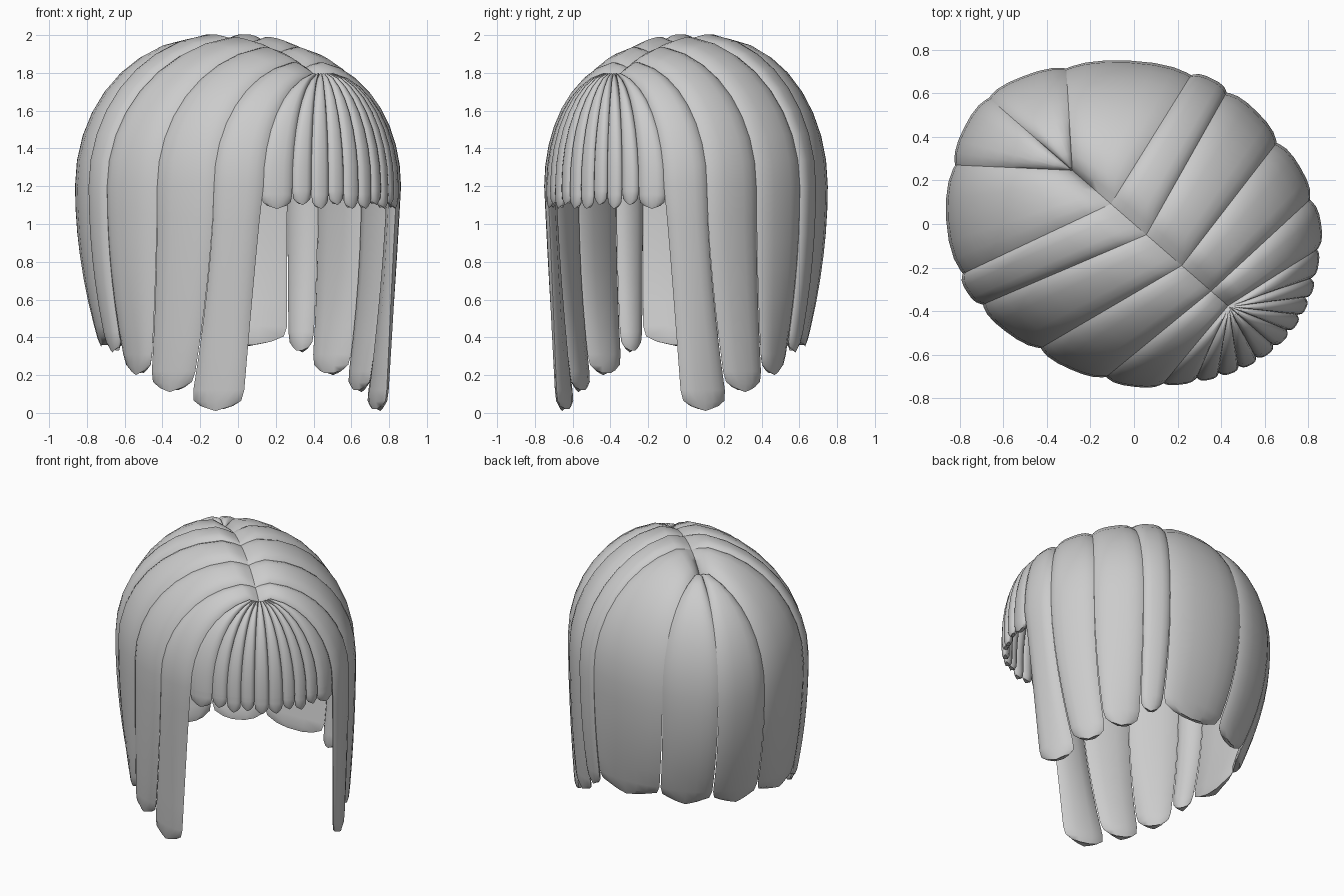
import bpy, bmesh, math
from mathutils import Vector

cube = bpy.data.objects.get("Cube")
if cube:
    bpy.data.objects.remove(cube, do_unlink=True)

grey = bpy.data.materials.new("hair_grey")
grey.use_nodes = True
GREY = (0.6, 0.6, 0.6, 1)
grey.diffuse_color = GREY
grey.node_tree.nodes["Principled BSDF"].inputs["Base Color"].default_value = GREY

SQUASH = 0.87   # the whole wig is squeezed along y
CROWN = 1.2     # height where the wig is widest


def to_world(p):
    """Head space (forward, left, up) to world: the wig faces +x -y."""
    r = math.sqrt(0.5)
    return Vector(((p.x + p.y) * r, (p.y - p.x) * r * SQUASH, p.z))


def outward(p):
    return Vector((p.x / 0.9, p.y / 0.64, max(p.z - CROWN, 0) / 0.64)).normalized()


def seam_point(seam, step, zb):
    """Point on a seam: quarter arc from the parting, then a drop that tucks in."""
    root, wide, low, ease = seam
    kind, k = step
    if kind == "arc":
        a = k * math.pi / 2
        s, c = math.sin(a), math.cos(a)
        crease = 0.035 * max(0, 1 - k * 12)
        return Vector((root[0] + (wide[0] - root[0]) * s, wide[1] * s,
                       CROWN + (root[1] - CROWN) * c - crease))
    z = CROWN + (zb - CROWN) * k
    s = ((CROWN - z) / (CROWN - 0.2)) ** ease
    return Vector((wide[0] + (low[0] - wide[0]) * s,
                   wide[1] + (low[1] - wide[1]) * s, z))


def build_lock(name, seam_a, seam_b, zb, side, puff, tip):
    """Loft a lens-shaped section between two seams, ending in a pointed tip."""
    drop = CROWN - zb
    arcs = [0, 0.04, 0.1] + [i / 9 for i in range(2, 10)]
    rows = [(("arc", k), 1, 0.3 + 0.7 * min(1, k * 8), 0) for k in arcs]
    straight = 1 - tip / drop
    rows += [(("drop", straight * i / 6), 1 - 0.02 * i / 6, 1, 0) for i in range(1, 7)]
    rows += [(("drop", 1 - 0.5 * tip / drop), 0.9, 0.9, 0.1),
             (("drop", 1 - 0.25 * tip / drop), 0.62, 0.5, 0.25)]
    across = [math.sin(math.pi / 2 * (i / 4 - 1)) for i in range(9)]
    loop = [(v, 1) for v in across] + [(v, -1.3) for v in across[-2:0:-2]]
    bm = bmesh.new()
    rings = []
    for step, half, fat, point in rows:
        a, b = seam_point(seam_a, step, zb), seam_point(seam_b, step, zb)
        mid, span = (a + b) / 2, (b - a) / 2
        n = outward(mid)
        sag = span.length_squared * 0.38
        ring = []
        for v, sign in loop:
            p = mid + span * v * half
            p += n * (sag * (1 - v * v) + sign * puff * fat * (1 - v ** 4))
            p.z -= point * tip * (1 - abs(v))
            p.y *= side
            ring.append(bm.verts.new(to_world(p)))
        rings.append(ring)
    count = len(loop)
    for r0, r1 in zip(rings, rings[1:]):
        for i in range(count):
            j = (i + 1) % count
            bm.faces.new((r0[i], r0[j], r1[j], r1[i]))
    bm.faces.new(rings[0])
    bm.faces.new(rings[-1])
    bmesh.ops.remove_doubles(bm, verts=bm.verts, dist=0.0005)
    bmesh.ops.recalc_face_normals(bm, faces=bm.faces)
    mesh = bpy.data.meshes.new(name)
    bm.to_mesh(mesh)
    bm.free()
    mesh.materials.append(grey)
    obj = bpy.data.objects.new(name, mesh)
    bpy.context.collection.objects.link(obj)
    bpy.ops.object.select_all(action="DESELECT")
    obj.select_set(True)
    bpy.context.view_layer.objects.active = obj
    bpy.ops.object.shade_smooth_by_angle(angle=math.radians(50))


# Seams of one side, front to back: (parting forward, height), widest, lowest, ease
seams = [
    ((0.61, 1.79), (0.69, 0.50), (0.59, 0.53), 0.9),
    ((0.50, 1.86), (0.48, 0.66), (0.34, 0.66), 1.6),
    ((0.31, 1.94), (0.16, 0.765), (0.09, 0.74), 2),
    ((0.08, 1.985), (-0.19, 0.79), (-0.14, 0.69), 2),
    ((-0.15, 1.985), (-0.37, 0.74), (-0.27, 0.65), 2),
    ((-0.40, 1.90), (-0.80, 0.36), (-0.55, 0.33), 2),
    ((-0.40, 1.90), (-0.94, 0.0), (-0.64, 0.0), 2),
]
names = ["front_lock", "cheek_lock", "ear_lock", "narrow_lock", "rear_lock", "nape_lock"]
ends = [0.01, 0.11, 0.2, 0.32, 0.35, 0.35]

# Fringe seams fan out from the front end of the parting
fringe = []
for w in (0, 0.1, 0.19, 0.28, 0.37, 0.5):
    u = 0.9 - 0.9 * w * w
    fringe.append(((0.61, 1.79), (u, w), (u - 0.1, w * 0.95), 2))

for side, word in ((1, "left"), (-1, "right")):
    for name, a, b, zb in zip(names, seams, seams[1:], ends):
        build_lock(f"{name}_{word}", a, b, zb, side, 0.028, 0.11)
    for i, (a, b) in enumerate(zip(fringe, fringe[1:])):
        build_lock(f"fringe_{i + 1}_{word}", a, b, 1.08 + 0.02 * (i % 2), side, 0.024, 0.07)
